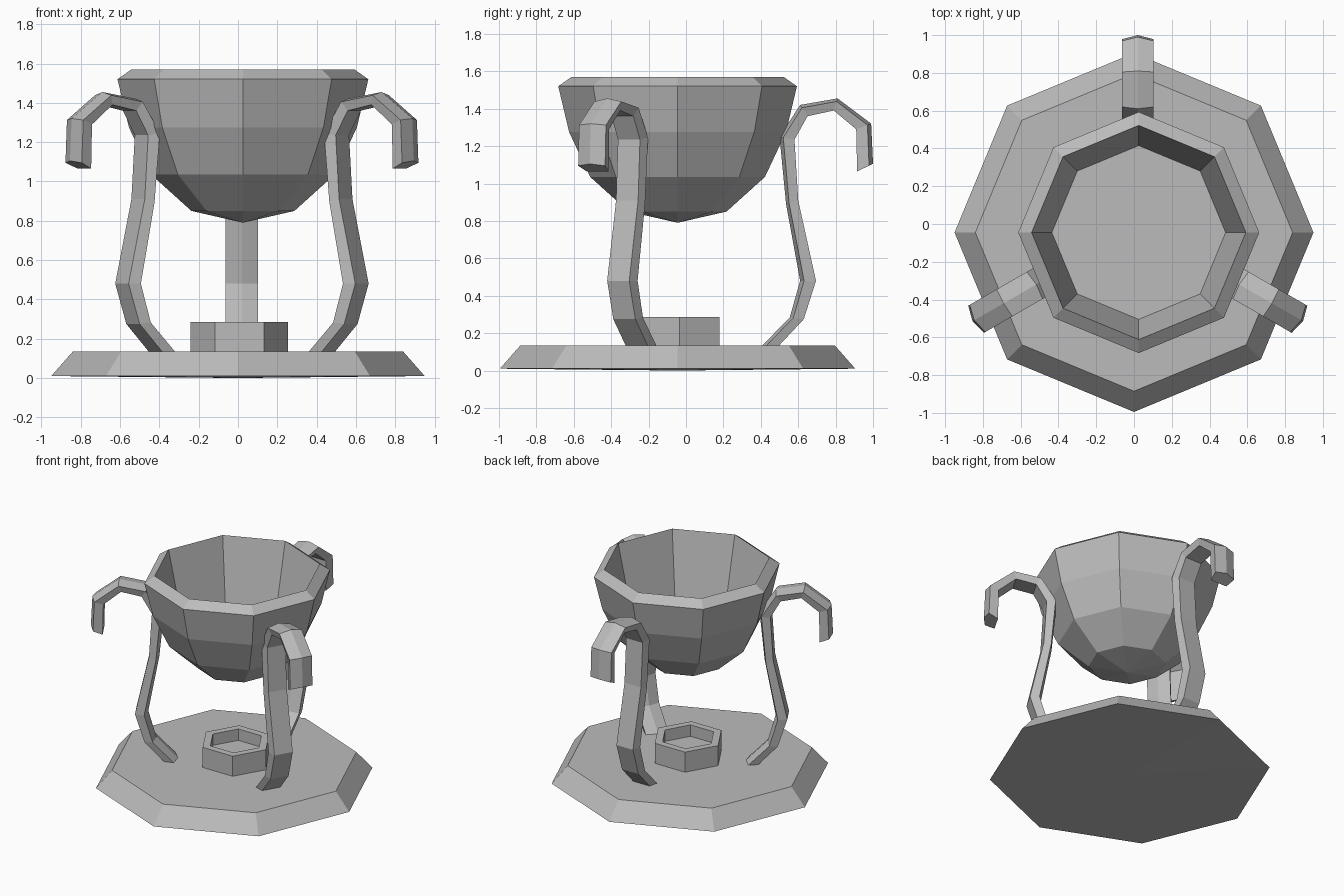
import bpy, bmesh, math
from mathutils import Vector, Matrix

if "Cube" in bpy.data.objects:
    bpy.data.objects.remove(bpy.data.objects["Cube"], do_unlink=True)

grey = bpy.data.materials.new("stone grey")
grey.use_nodes = True
grey.diffuse_color = (0.5, 0.5, 0.5, 1)
grey.node_tree.nodes["Principled BSDF"].inputs["Base Color"].default_value = (0.5, 0.5, 0.5, 1)


def finish(name, bm, location):
    bmesh.ops.recalc_face_normals(bm, faces=bm.faces)
    mesh = bpy.data.meshes.new(name)
    bm.to_mesh(mesh)
    bm.free()
    mesh.materials.append(grey)
    obj = bpy.data.objects.new(name, mesh)
    obj.location = location
    bpy.context.collection.objects.link(obj)
    return obj


def bridge(bm, a, b):
    for i in range(len(a)):
        j = (i + 1) % len(a)
        bm.faces.new((a[i], a[j], b[j], b[i]))


def lathe(name, profile, sides, location):
    """Turn (radius, z) points; a zero radius at either end closes to a point."""
    bm = bmesh.new()
    rings = []
    for r, z in profile:
        count = sides if r else 1
        rings.append([bm.verts.new((r * math.cos(math.tau * k / sides),
                                    r * math.sin(math.tau * k / sides), z))
                      for k in range(count)])
    for a, b in zip(rings, rings[1:]):
        if len(a) == len(b):
            bridge(bm, a, b)
        else:
            tip, ring = (a[0], b) if len(a) == 1 else (b[0], a)
            for k in range(sides):
                bm.faces.new((tip, ring[k], ring[(k + 1) % sides]))
    return finish(name, bm, location)


# Eight-sided plinth
lathe("base", [(0, 0), (0.95, 0.01), (0.84, 0.135), (0, 0.135)], 8, (0, -0.045, 0))

# Six-sided cup on the plinth
lathe("burner_cup", [(0, 0.1), (0.248, 0.1), (0.248, 0.285), (0.19, 0.285),
                     (0.19, 0.2), (0, 0.2)], 6, (0.007, -0.035, 0))

# Hollow bowl with a chamfered rim
lathe("bowl", [(0, 0.79), (0.262, 0.85), (0.467, 1.035), (0.58, 1.275), (0.638, 1.52),
               (0.567, 1.57), (0.46, 1.09), (0, 1.09)], 8, (0.025, -0.045, 0))

# Hooked legs: paired points (radius, z) on the ridged side and the flat side
ridge = [(0.40, 0.115), (0.565, 0.285), (0.62, 0.48), (0.545, 0.89), (0.51, 1.25),
         (0.62, 1.42), (0.82, 1.455), (1.0, 1.32), (1.01, 1.105)]
flat = [(0.49, 0.115), (0.64, 0.275), (0.705, 0.48), (0.61, 0.91), (0.59, 1.235),
        (0.66, 1.36), (0.80, 1.39), (0.92, 1.29), (0.925, 1.065)]


def leg(name, angle):
    bm = bmesh.new()
    rings = []
    for o, i in zip(ridge, flat):
        section = [(0, 0), (0.25, 0.083), (1, 0.068), (1, -0.068), (0.25, -0.083)]
        ring = []
        for t, side in section:
            r, z = Vector(o).lerp(Vector(i), t)
            ring.append(bm.verts.new((r, side, z)))
        rings.append(ring)
    for a, b in zip(rings, rings[1:]):
        bridge(bm, a, b)
    bm.faces.new(rings[0])
    bm.faces.new(rings[-1])
    bm.transform(Matrix.Rotation(math.radians(angle), 4, "Z"))
    finish(name, bm, (0.02, -0.01, 0))


for name, angle in (("back_leg", 90), ("right_leg", 210), ("left_leg", 330)):
    leg(name, angle)
